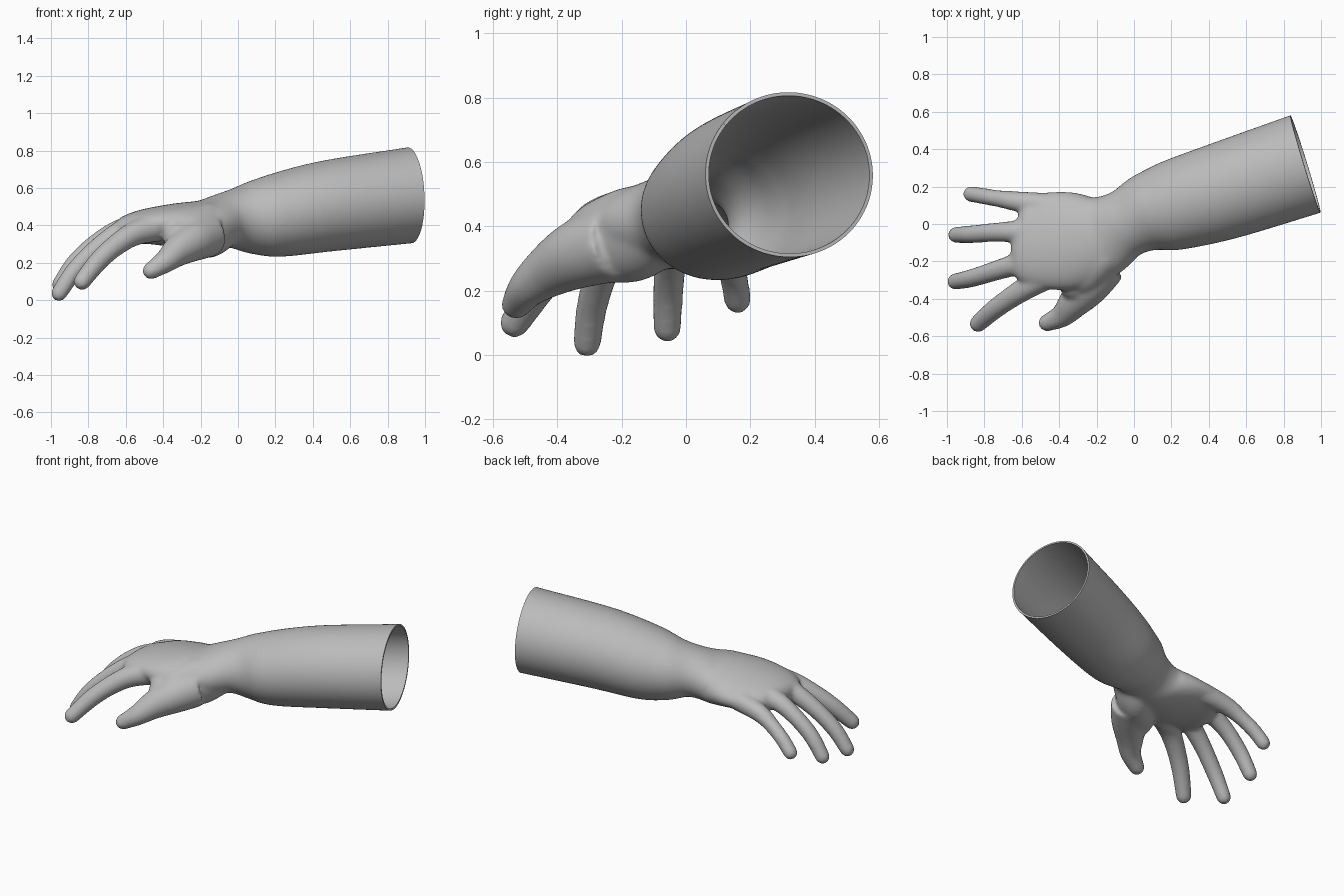
import bpy, bmesh, math
from mathutils import Vector

if "Cube" in bpy.data.objects:
    bpy.data.objects.remove(bpy.data.objects["Cube"])

grey = bpy.data.materials.new("glove_grey")
grey.diffuse_color = (0.5, 0.5, 0.5, 1)
grey.use_nodes = True
grey.node_tree.nodes["Principled BSDF"].inputs["Base Color"].default_value = grey.diffuse_color
SIDES = 48


def spline(keys, steps=8):
    """Catmull-Rom through tuples of any length."""
    out = []
    for i in range(len(keys) - 1):
        a, b, c, d = (keys[min(max(j, 0), len(keys) - 1)] for j in range(i - 1, i + 3))
        for s in range(steps):
            t = s / steps
            out.append([0.5 * (2 * q + (r - p) * t + (2 * p - 5 * q + 4 * r - u) * t * t
                        + (3 * q - p - 3 * r + u) * t ** 3) for p, q, r, u in zip(a, b, c, d)])
    return out + [list(keys[-1])]


def loft(bm, keys):
    """Closed tube; each key is x, y, z, half width, half height, roll in degrees."""
    pts = spline(keys)
    rings = []
    for i, p in enumerate(pts):
        d = Vector(pts[min(i + 1, len(pts) - 1)][:3]) - Vector(pts[max(i - 1, 0)][:3])
        d.normalize()
        rings.append((Vector(p[:3]), p[3], p[4], p[5], d))
    # rounded far end
    c, w, h, roll, d = rings[-1]
    for a in (20, 40, 60, 78):
        k = math.cos(math.radians(a))
        rings.append((c + d * min(w, h) * math.sin(math.radians(a)), w * k, h * k, roll, d))
    loops = []
    for c, w, h, roll, d in rings:
        side = d.cross(Vector((0, 0, 1))).normalized()
        up = side.cross(d)
        r = math.radians(roll)
        side, up = side * math.cos(r) + up * math.sin(r), up * math.cos(r) - side * math.sin(r)
        loops.append([bm.verts.new(c + side * w * math.cos(t) + up * h * math.sin(t))
                      for t in (2 * math.pi * k / SIDES for k in range(SIDES))])
    for a, b in zip(loops, loops[1:]):
        for k in range(SIDES):
            bm.faces.new((a[k], a[(k + 1) % SIDES], b[(k + 1) % SIDES], b[k]))
    bm.faces.new(loops[0][::-1])
    bm.faces.new(loops[-1])


bm = bmesh.new()
# forearm, wrist and palm
loft(bm, [(1.10, .38, .585, .278, .262, 0), (.915, .32, .56, .273, .256, 0),
          (.49, .18, .505, .262, .244, 0), (.215, .10, .455, .242, .224, 0),
          (.075, .06, .44, .212, .195, 0), (-.05, 0, .43, .184, .152, 0),
          (-.18, -.065, .402, .228, .135, -3), (-.33, -.09, .40, .262, .118, -3),
          (-.48, -.085, .395, .258, .095, -3), (-.57, -.07, .378, .235, .08, -3)])
# thumb pad, filling the hand between wrist, thumb and index finger
loft(bm, [(.0, -.02, .425, .10, .10, 0), (-.08, -.08, .405, .12, .125, 0),
          (-.16, -.17, .375, .122, .148, 0), (-.26, -.275, .35, .11, .125, 0),
          (-.315, -.325, .335, .085, .09, 0)])


def digit(keys):
    loft(bm, [(x, y, z, r, r, 0) for x, y, z, r in keys])


# fingers
digit([(-.45, .10, .385, .065), (-.62, .12, .35, .055), (-.72, .135, .30, .046),
       (-.81, .15, .235, .044), (-.872, .16, .171, .043)])
digit([(-.45, -.03, .41, .075), (-.62, -.04, .378, .06), (-.75, -.045, .31, .051),
       (-.87, -.055, .203, .048), (-.952, -.058, .083, .044)])
digit([(-.45, -.15, .41, .075), (-.60, -.205, .378, .062), (-.74, -.25, .288, .053),
       (-.87, -.29, .162, .049), (-.957, -.308, .037, .044)])
digit([(-.41, -.24, .40, .085), (-.55, -.325, .358, .066), (-.66, -.395, .288, .057),
       (-.75, -.46, .205, .053), (-.834, -.533, .10, .047)])
# thumb
digit([(-.16, -.22, .35, .12), (-.24, -.33, .315, .108), (-.32, -.42, .265, .085),
       (-.385, -.49, .21, .063), (-.465, -.528, .157, .047)])
bmesh.ops.recalc_face_normals(bm, faces=bm.faces)
mesh = bpy.data.meshes.new("glove")
bm.to_mesh(mesh)
bm.free()
glove = bpy.data.objects.new("glove", mesh)
bpy.context.collection.objects.link(glove)

# blend all parts into one skin
remesh = glove.modifiers.new("blend", 'REMESH')
remesh.mode = 'VOXEL'
remesh.voxel_size = 0.011
soft = glove.modifiers.new("soften", 'SMOOTH')
soft.factor = 0.5
soft.iterations = 14
skin = bpy.data.meshes.new_from_object(glove.evaluated_get(bpy.context.evaluated_depsgraph_get()))
glove.modifiers.clear()
glove.data = skin

# open cuff
bm = bmesh.new()
bm.from_mesh(skin)
bmesh.ops.bisect_plane(bm, geom=bm.verts[:] + bm.edges[:] + bm.faces[:], dist=1e-5,
                       plane_co=(.917, .32, .56), plane_no=(.955, .294, .037), clear_outer=True)
bmesh.ops.recalc_face_normals(bm, faces=bm.faces)
bm.to_mesh(skin)
bm.free()
skin.materials.clear()
skin.materials.append(grey)

# thin wall
wall = glove.modifiers.new("wall", 'SOLIDIFY')
wall.thickness = 0.011
wall.offset = -1
bpy.context.view_layer.objects.active = glove
glove.select_set(True)
bpy.ops.object.modifier_apply(modifier="wall")
bpy.ops.object.shade_smooth_by_angle(angle=math.radians(40))
